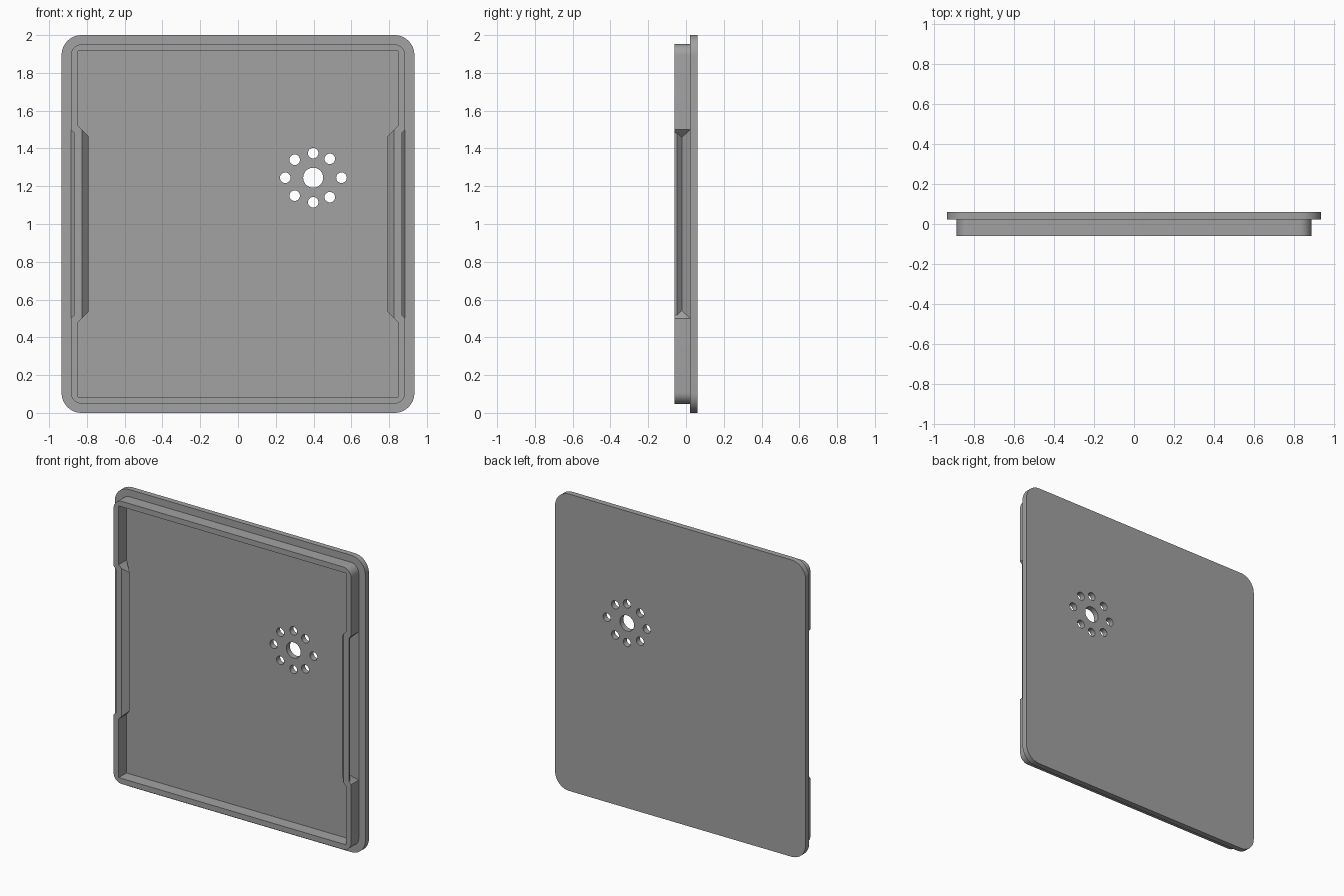
import bpy
import bmesh
from math import sin, cos, pi, radians
from mathutils import Matrix

cube = bpy.data.objects.get("Cube")
if cube:
    bpy.data.objects.remove(cube)

grey = bpy.data.materials.new("plain grey")
grey.use_nodes = True
colour = (0.36, 0.36, 0.36, 1)
grey.diffuse_color = colour
grey.node_tree.nodes["Principled BSDF"].inputs["Base Color"].default_value = colour

MID_Z = 1.0
PLATE_FRONT, PLATE_BACK, RIM_FRONT = 0.022, 0.06, -0.06


def arc(cx, cy, r, start, end, steps):
    return [(cx + r * cos(start + (end - start) * i / steps),
             cy + r * sin(start + (end - start) * i / steps)) for i in range(steps + 1)]


def rounded_rect(hx, hy, r):
    pts = []
    for k, (sx, sy) in enumerate([(1, 1), (-1, 1), (-1, -1), (1, -1)]):
        pts += arc(sx * (hx - r), sy * (hy - r), r, k * pi / 2, (k + 1) * pi / 2, 10)
    return pts


def finish(obj):
    obj.data.materials.clear()
    obj.data.materials.append(grey)
    bpy.ops.object.select_all(action="DESELECT")
    obj.select_set(True)
    bpy.context.view_layer.objects.active = obj
    bpy.ops.object.shade_smooth_by_angle(angle=radians(30))


# Back plate: filled outline with one large hole and a ring of small ones
hole_x, hole_z = 0.398, 0.245
ring = [(0, 0.13), (0.088, 0.1), (0.15, 0), (0.088, -0.103),
        (0, -0.13), (-0.098, -0.095), (-0.148, 0), (-0.098, 0.095)]
outlines = [rounded_rect(0.934, 1.0, 0.105),
            arc(hole_x, hole_z, 0.053, 0, 2 * pi, 32)[:-1]]
outlines += [arc(hole_x + dx, hole_z + dz, 0.028, 0, 2 * pi, 20)[:-1] for dx, dz in ring]

curve = bpy.data.curves.new("plate", "CURVE")
curve.dimensions = "2D"
curve.fill_mode = "BOTH"
curve.extrude = (PLATE_BACK - PLATE_FRONT) / 2
for pts in outlines:
    spline = curve.splines.new("POLY")
    spline.points.add(len(pts) - 1)
    for p, (x, y) in zip(spline.points, pts):
        p.co = (x, y, 0, 1)
    spline.use_cyclic_u = True
plate = bpy.data.objects.new("back_plate", curve)
bpy.context.collection.objects.link(plate)
bpy.ops.object.select_all(action="DESELECT")
plate.select_set(True)
bpy.context.view_layer.objects.active = plate
bpy.ops.object.convert(target="MESH")
plate = bpy.context.view_layer.objects.active
plate.name = "back_plate"
bm = bmesh.new()
bm.from_mesh(plate.data)
bmesh.ops.remove_doubles(bm, verts=bm.verts, dist=0.0001)
bmesh.ops.transform(bm, matrix=Matrix.Rotation(pi / 2, 4, "X"), verts=bm.verts)
bmesh.ops.recalc_face_normals(bm, faces=bm.faces)
bm.to_mesh(plate.data)
bm.free()
plate.location = (0, (PLATE_FRONT + PLATE_BACK) / 2, MID_Z)
finish(plate)

# Rim section as (y, inward depth at the grip groove): outer side, then inner side
outer = [(PLATE_FRONT, 0), (-0.022, 0.042), (-0.047, 0.017), (RIM_FRONT, 0.017)]
inner = [(RIM_FRONT, 0.02), (-0.022, 0.055), (PLATE_FRONT, 0)]
OUT_X, OUT_Z, IN_X, IN_Z, CORNER = 0.885, 0.952, 0.847, 0.915, 0.06
GROOVE_OUT, GROOVE_IN = 0.5, 0.52


def section(out_xz, in_xz):
    return ([(out_xz[0], y, out_xz[1]) for y, d in outer]
            + [(in_xz[0], y, in_xz[1]) for y, d in inner])


def groove(z_out, z_in, taper):
    return ([(OUT_X - d, y, z_out - d * taper) for y, d in outer]
            + [(IN_X - d, y, z_in - d * taper) for y, d in inner])


# One quarter of the rim, swept from the groove's middle to the top centre
rings = [groove(0, 0, 0), groove(GROOVE_OUT, GROOVE_IN, 1),
         section((OUT_X, GROOVE_OUT), (IN_X, GROOVE_IN))]
rings += [section(p, (IN_X, IN_Z))
          for p in arc(OUT_X - CORNER, OUT_Z - CORNER, CORNER, 0, pi / 2, 8)]
rings.append(section((0, OUT_Z), (0, IN_Z)))

bm = bmesh.new()
rows = [[bm.verts.new(co) for co in r] for r in rings]
for a, b in zip(rows, rows[1:]):
    n = len(a)
    for i in range(n):
        j = (i + 1) % n
        bm.faces.new((a[i], a[j], b[j], b[i]))
bmesh.ops.remove_doubles(bm, verts=bm.verts, dist=0.0001)

# Mirror the quarter to all four corners
for axis in (0, 2):
    copy = bmesh.ops.duplicate(bm, geom=bm.verts[:] + bm.edges[:] + bm.faces[:])["geom"]
    verts = [g for g in copy if isinstance(g, bmesh.types.BMVert)]
    for v in verts:
        v.co[axis] *= -1
    bmesh.ops.remove_doubles(bm, verts=bm.verts, dist=0.0001)
bmesh.ops.recalc_face_normals(bm, faces=bm.faces)
mesh = bpy.data.meshes.new("rim")
bm.to_mesh(mesh)
bm.free()
rim = bpy.data.objects.new("rim_with_grip_grooves", mesh)
bpy.context.collection.objects.link(rim)
rim.location.z = MID_Z
finish(rim)
